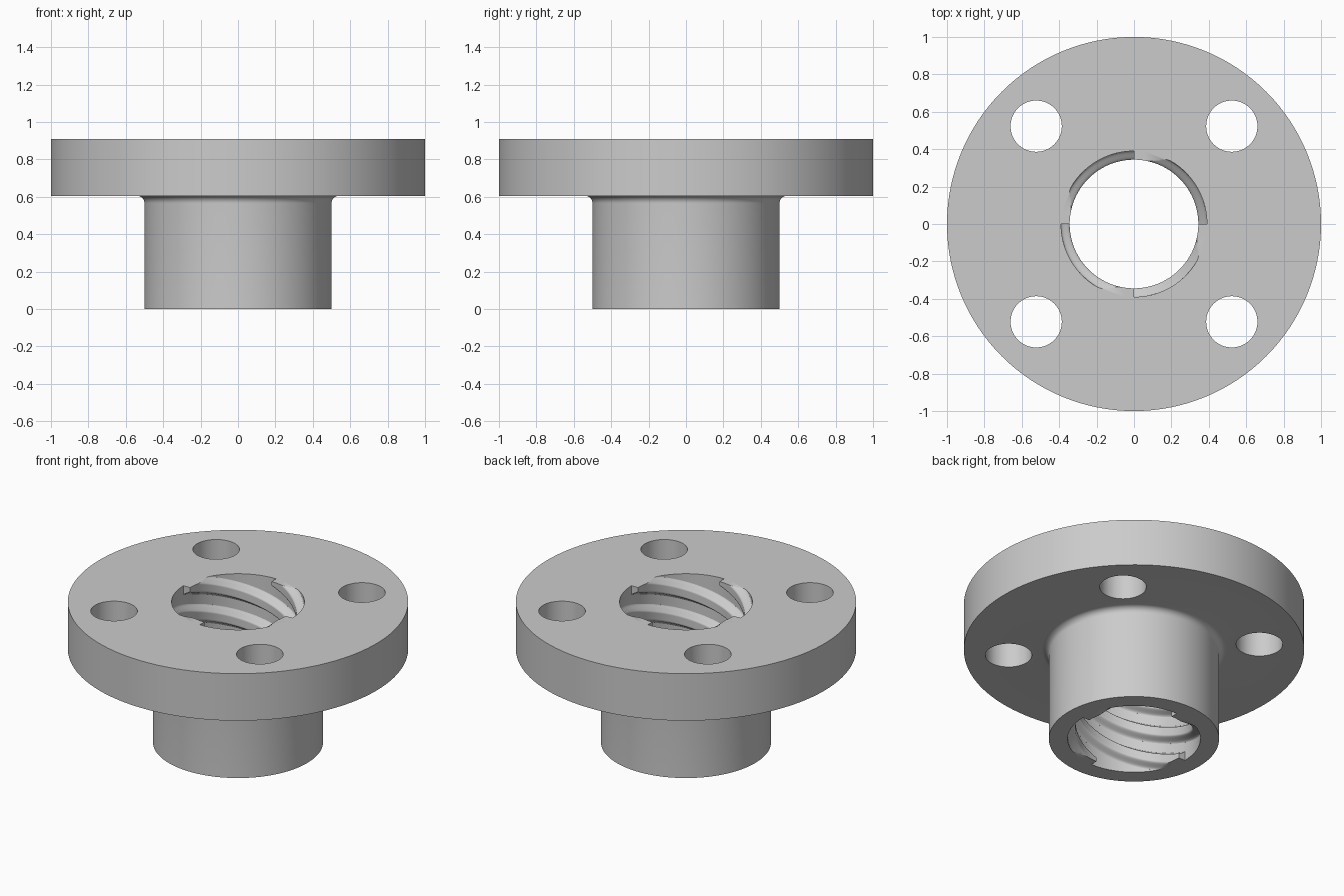
import bpy, bmesh, math
from mathutils import Vector

if "Cube" in bpy.data.objects:
    bpy.data.objects.remove(bpy.data.objects["Cube"], do_unlink=True)

TOP, FLANGE_Z = 0.91, 0.605
BORE, CREST = 0.39, 0.344
LEAD, STARTS = 0.728, 4
SEGMENTS = 128

metal = bpy.data.materials.new("light grey metal")
metal.use_nodes = True
GREY = (0.6, 0.6, 0.6, 1)
metal.diffuse_color = GREY
metal.node_tree.nodes["Principled BSDF"].inputs["Base Color"].default_value = GREY


def make_object(name, bm):
    bmesh.ops.recalc_face_normals(bm, faces=bm.faces)
    mesh = bpy.data.meshes.new(name)
    bm.to_mesh(mesh)
    bm.free()
    obj = bpy.data.objects.new(name, mesh)
    bpy.context.collection.objects.link(obj)
    mesh.materials.append(metal)
    return obj


def smooth(obj):
    bpy.ops.object.select_all(action="DESELECT")
    obj.select_set(True)
    bpy.context.view_layer.objects.active = obj
    bpy.ops.object.shade_smooth_by_angle(angle=math.radians(35))


# Flanged body: one closed profile turned around z, with a fillet under the flange
FILLET = 0.04
fillet = []
for i in range(9):
    a = math.pi / 2 * i / 8
    fillet.append((0.5 + FILLET * (1 - math.cos(a)),
                   FLANGE_Z - FILLET * (1 - math.sin(a))))
profile = [(BORE, 0), (0.5, 0)] + fillet + [(1, FLANGE_Z), (1, TOP), (BORE, TOP)]
bm = bmesh.new()
rings = []
for s in range(SEGMENTS):
    a = 2 * math.pi * s / SEGMENTS
    rings.append([bm.verts.new((r * math.cos(a), r * math.sin(a), z)) for r, z in profile])
for s in range(SEGMENTS):
    one, two = rings[s], rings[(s + 1) % SEGMENTS]
    for i in range(len(profile)):
        j = (i + 1) % len(profile)
        bm.faces.new((one[i], two[i], two[j], one[j]))
body = make_object("flanged_body", bm)

# Four bolt holes through the flange
bm = bmesh.new()
for sx in (-1, 1):
    for sy in (-1, 1):
        made = bmesh.ops.create_cone(bm, cap_ends=True, segments=64,
                                     radius1=0.137, radius2=0.137, depth=1)
        bmesh.ops.translate(bm, verts=made["verts"], vec=(sx * 0.523, sy * 0.523, 0.8))
cutter = make_object("bolt_hole_cutter", bm)
cut = body.modifiers.new("bolt holes", "BOOLEAN")
cut.object = cutter
cut.solver = "EXACT"
bpy.context.view_layer.objects.active = body
bpy.ops.object.modifier_apply(modifier=cut.name)
bpy.data.objects.remove(cutter, do_unlink=True)
smooth(body)

# Rounded thread section: (radius, height offset), closed just inside the bore wall
HALF = 0.06
section = [(BORE + 0.003, -HALF)]
for i in range(25):
    t = -1 + i / 12
    k = min(1, (1 - abs(t)) / 0.6)
    section.append((BORE - (BORE - CREST) * k * k * (3 - 2 * k), t * HALF))
section.append((BORE + 0.003, HALF))

# Right-handed thread ridges, trimmed flush with both ends of the body
STEPS = 120
turn = 2 * math.pi * TOP / LEAD
for n in range(STARTS):
    bm = bmesh.new()
    rows = []
    for s in range(STEPS + 1):
        a = 2 * math.pi * n / STARTS + turn * s / STEPS
        z = TOP * s / STEPS
        rows.append([bm.verts.new((r * math.cos(a), r * math.sin(a), z + dz))
                     for r, dz in section])
    for one, two in zip(rows, rows[1:]):
        for i in range(len(section)):
            j = (i + 1) % len(section)
            bm.faces.new((one[i], two[i], two[j], one[j]))
    bm.faces.new(rows[0])
    bm.faces.new(rows[-1])
    for height, direction in ((TOP, 1), (0, -1)):
        trim = bmesh.ops.bisect_plane(
            bm, geom=bm.verts[:] + bm.edges[:] + bm.faces[:], dist=1e-6,
            plane_co=Vector((0, 0, height)), plane_no=Vector((0, 0, direction)),
            clear_outer=True)
        rim = [e for e in trim["geom_cut"] if isinstance(e, bmesh.types.BMEdge)]
        bmesh.ops.holes_fill(bm, edges=[e for e in rim if e.is_boundary], sides=0)
    smooth(make_object(f"thread_ridge_{n + 1}", bm))
